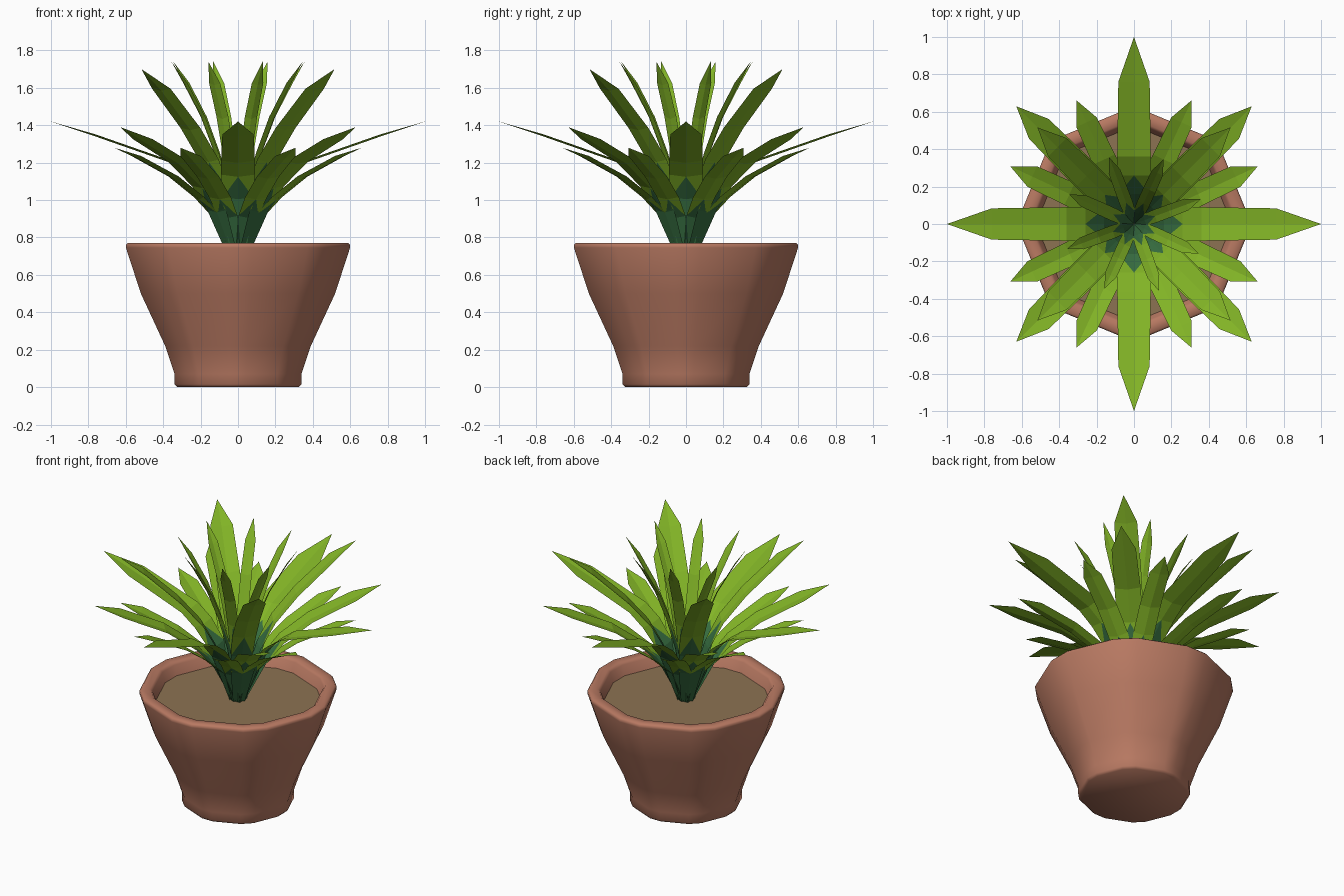
import bpy, math

if "Cube" in bpy.data.objects:
    bpy.data.objects.remove(bpy.data.objects["Cube"])

def material(name, rgb):
    lin = [(c / 255 / 12.92) if c < 11 else ((c / 255 + 0.055) / 1.055) ** 2.4 for c in rgb]
    m = bpy.data.materials.new(name)
    m.diffuse_color = (*lin, 1)
    m.use_nodes = True
    m.node_tree.nodes["Principled BSDF"].inputs["Base Color"].default_value = m.diffuse_color
    return m

TERRACOTTA = material("terracotta", (184, 121, 98))
SOIL = material("soil brown", (140, 114, 82))
GREEN = material("leaf green", (130, 180, 38))
TEAL = material("leaf base dark green", (56, 112, 66))

def make_object(name, verts, faces, mats, indices=None, smooth=False):
    me = bpy.data.meshes.new(name)
    me.from_pydata(verts, [], faces)
    for m in mats:
        me.materials.append(m)
    for i, p in enumerate(me.polygons):
        p.use_smooth = smooth
        if indices:
            p.material_index = indices[i]
    me.update()
    ob = bpy.data.objects.new(name, me)
    bpy.context.collection.objects.link(ob)
    return ob

# Octagon with each corner bevelled into a short side
CORNERS = [math.radians(45 * i + d) for i in range(8) for d in (-7, 7)]
SIDES = len(CORNERS)

def ring(r, z):
    r *= 1.006
    return [(r * math.cos(a), r * math.sin(a), z) for a in CORNERS]

# Pot: foot, flared wall, rounded rim and inner wall
profile = [(0.325, 0), (0.34, 0.015), (0.34, 0.07), (0.39, 0.22), (0.52, 0.50),
           (0.60, 0.745), (0.60, 0.76), (0.59, 0.77), (0.535, 0.77), (0.52, 0.755), (0.48, 0.62)]
verts = [v for r, z in profile for v in ring(r, z)]
faces = [tuple(reversed(range(SIDES)))]
for k in range(len(profile) - 1):
    for i in range(SIDES):
        j = (i + 1) % SIDES
        a, b = k * SIDES, (k + 1) * SIDES
        faces.append((a + i, a + j, b + j, b + i))
make_object("pot", verts, faces, [TERRACOTTA], smooth=True)

# Soil disc just below the rim
make_object("soil", ring(0.50, 0.69), [tuple(range(SIDES))], [SOIL])

# Leaf rings: each leaf is a slightly creased blade along a path of (radius, height)
WIDTHS = [0.45, 0.9, 1.0, 1.0, 0.93]
CREASE = 0.012

def leaf_ring(name, path, half_width, angles):
    verts, faces, idx = [], [], []
    for deg in angles:
        c, s = math.cos(math.radians(deg)), math.sin(math.radians(deg))
        base = len(verts)
        for (r, z), w in zip(path, WIDTHS):
            for side in (1, 0, -1):
                t = side * w * half_width
                dz = CREASE * (abs(side) - 0.5) * w
                verts.append((r * c - t * s, r * s + t * c, z + dz))
        r, z = path[-1]
        verts.append((r * c, r * s, z))
        for k in range(len(path) - 2):
            L0, M0, R0, L1, M1, R1 = range(base + 3 * k, base + 3 * k + 6)
            if k == 1:
                # pointed end of the dark base colour
                faces += [(L0, M0, M1), (M0, R0, M1), (L0, M1, L1), (R0, R1, M1)]
                idx += [1, 1, 0, 0]
            else:
                faces += [(L0, M0, M1, L1), (M0, R0, R1, M1)]
                idx += [int(k == 0)] * 2
        tip = len(verts) - 1
        faces += [(tip - 3, tip - 2, tip), (tip - 2, tip - 1, tip)]
        idx += [0, 0]
    make_object(name, verts, faces, [GREEN, TEAL], idx)

quarter = [0, 90, 180, 270]
diagonal = [a + 45 for a in quarter]
paired = [a + d for a in quarter for d in (25, 65)]
offset = [20.4 + 45 * i for i in range(8)]

leaf_ring("long_leaves", [(0.03, 0.68), (0.16, 1.01), (0.26, 1.13), (0.36, 1.205),
                          (0.76, 1.345), (1.0, 1.42)], 0.09, quarter)
leaf_ring("outer_diagonal_leaves", [(0.03, 0.68), (0.16, 0.94), (0.27, 1.07), (0.45, 1.20),
                                    (0.72, 1.32), (0.89, 1.39)], 0.08, diagonal)
leaf_ring("low_leaves", [(0.03, 0.68), (0.13, 0.91), (0.23, 1.01), (0.38, 1.12),
                         (0.60, 1.23), (0.73, 1.28)], 0.065, paired)
leaf_ring("inner_diagonal_leaves", [(0.01, 0.68), (0.13, 1.04), (0.22, 1.21), (0.36, 1.38),
                                    (0.58, 1.59), (0.73, 1.70)], 0.075, diagonal)
leaf_ring("top_leaves", [(0.0, 0.68), (0.06, 1.03), (0.12, 1.24), (0.20, 1.44),
                         (0.30, 1.62), (0.38, 1.74)], 0.035, offset)
